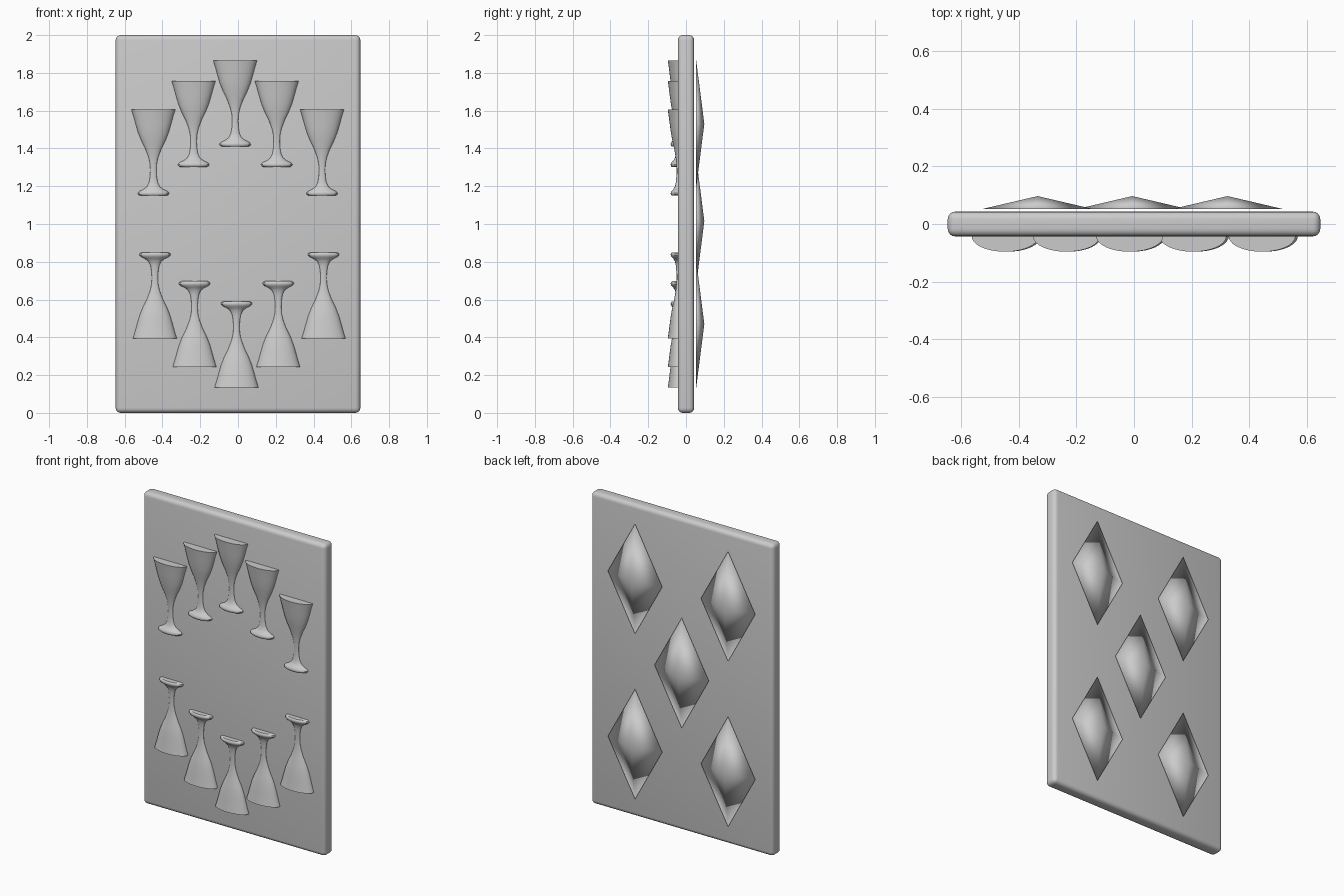
import bpy, bmesh, math

if "Cube" in bpy.data.objects:
    bpy.data.objects.remove(bpy.data.objects["Cube"])

def finish(bm, name, smooth=40):
    bmesh.ops.recalc_face_normals(bm, faces=bm.faces)
    me = bpy.data.meshes.new(name)
    bm.to_mesh(me)
    bm.free()
    ob = bpy.data.objects.new(name, me)
    bpy.context.collection.objects.link(ob)
    bpy.ops.object.select_all(action='DESELECT')
    ob.select_set(True)
    bpy.context.view_layer.objects.active = ob
    bpy.ops.object.shade_smooth_by_angle(angle=math.radians(smooth))
    return ob

# Card slab with rounded edges
bm = bmesh.new()
bmesh.ops.create_cube(bm, size=1)
for v in bm.verts:
    v.co.x *= 1.295
    v.co.y *= 0.086
    v.co.z = v.co.z * 2 + 1
bmesh.ops.bevel(bm, geom=bm.edges[:], offset=0.026, segments=4, profile=0.5, affect='EDGES')
finish(bm, "card")

# Goblet relief: squashed lathe, half sunk into the card front
PROFILE = [(0.070, 0.0), (0.081, 0.006), (0.083, 0.014), (0.074, 0.024), (0.052, 0.034),
           (0.034, 0.048), (0.023, 0.070), (0.018, 0.100), (0.016, 0.135), (0.018, 0.170),
           (0.026, 0.205), (0.043, 0.250), (0.064, 0.292), (0.081, 0.335), (0.094, 0.380),
           (0.105, 0.420), (0.116, 0.455)]

def goblet(name, x, z, flip=1, n=40):
    bm = bmesh.new()
    rings = []
    for r, h in PROFILE:
        rings.append([bm.verts.new((x + r * math.cos(2 * math.pi * i / n),
                                    -0.043 + 0.46 * r * math.sin(2 * math.pi * i / n),
                                    z + flip * h)) for i in range(n)])
    for a, b in zip(rings, rings[1:]):
        for i in range(n):
            j = (i + 1) % n
            bm.faces.new((a[i], a[j], b[j], b[i]))
    bm.faces.new(rings[0])
    bm.faces.new(rings[-1])
    finish(bm, name)

# Upright arc above, upside-down arc below
for i, (x, z) in enumerate([(-0.448, 1.15), (-0.235, 1.302), (-0.015, 1.41), (0.205, 1.302), (0.445, 1.15)]):
    goblet(f"upper_goblet_{i + 1}", x, z)
for i, (x, z) in enumerate([(-0.44, 0.85), (-0.23, 0.697), (-0.008, 0.59), (0.213, 0.697), (0.453, 0.85)]):
    goblet(f"lower_goblet_{i + 1}", x, z, -1)

# Diamond pyramids hovering just off the back
def diamond(name, x, z):
    bm = bmesh.new()
    rim = [bm.verts.new((x + dx, 0.052, z + dz))
           for dx, dz in [(0.193, 0), (0, 0.353), (-0.193, 0), (0, -0.353)]]
    tip = bm.verts.new((x, 0.097, z))
    for i in range(4):
        bm.faces.new((rim[i], rim[(i + 1) % 4], tip))
    bm.faces.new(rim)
    finish(bm, name, 180)

for i, (x, z) in enumerate([(-0.335, 1.53), (0.325, 1.53), (-0.006, 1.015), (-0.335, 0.47), (0.325, 0.47)]):
    diamond(f"back_diamond_{i + 1}", x, z)
